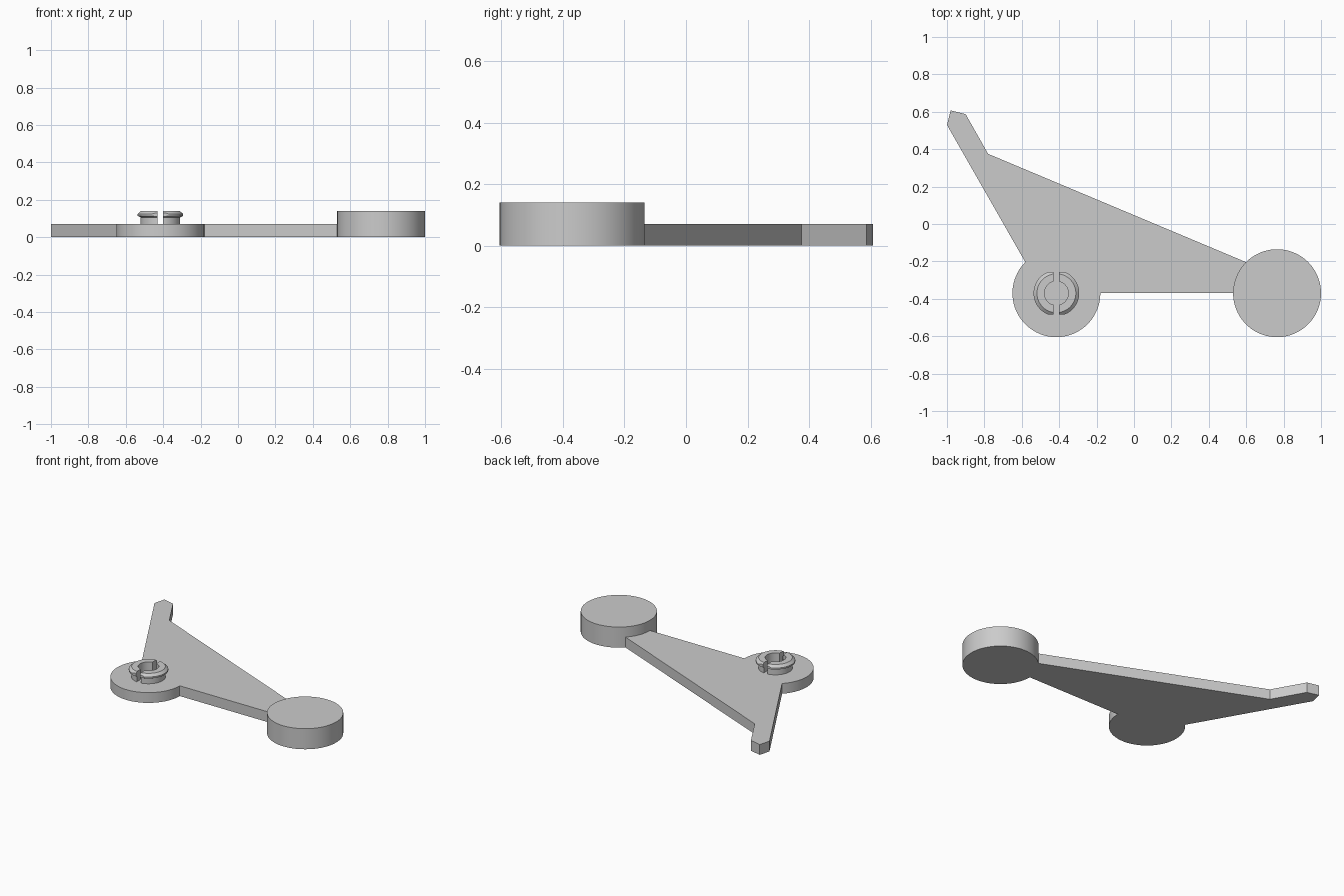
import bpy, bmesh
from math import sin, cos, pi, radians
from mathutils import Vector

cube = bpy.data.objects.get("Cube")
if cube:
    bpy.data.objects.remove(cube)

grey = bpy.data.materials.new("plain grey")
grey.use_nodes = True
GREY = (0.6, 0.6, 0.6, 1)
grey.diffuse_color = GREY
grey.node_tree.nodes["Principled BSDF"].inputs["Base Color"].default_value = GREY

HUB = Vector((-0.415, -0.37))
PAD = Vector((0.765, -0.37))
RADIUS = 0.235
THICK = 0.07


def finish(name, bm):
    bmesh.ops.recalc_face_normals(bm, faces=bm.faces)
    mesh = bpy.data.meshes.new(name)
    bm.to_mesh(mesh)
    bm.free()
    mesh.materials.append(grey)
    obj = bpy.data.objects.new(name, mesh)
    bpy.context.collection.objects.link(obj)
    bpy.ops.object.select_all(action='DESELECT')
    obj.select_set(True)
    bpy.context.view_layer.objects.active = obj
    bpy.ops.object.shade_smooth_by_angle(angle=radians(30))
    return obj


def arc(centre, start, end, steps):
    angles = [radians(start + (end - start) * i / steps) for i in range(steps + 1)]
    return [(centre.x + RADIUS * cos(a), centre.y + RADIUS * sin(a)) for a in angles]


def extrude_outline(name, points, height):
    bm = bmesh.new()
    base = bm.faces.new([bm.verts.new((x, y, 0)) for x, y in points])
    top = bmesh.ops.extrude_face_region(bm, geom=[base], use_keep_orig=True)
    verts = [v for v in top["geom"] if isinstance(v, bmesh.types.BMVert)]
    bmesh.ops.translate(bm, verts=verts, vec=(0, 0, height))
    return finish(name, bm)


# Flat lever plate: pointed finger, sloping back edge, and round hub
finger = [(-0.78, 0.375), (-0.9, 0.587), (-0.98, 0.607), (-1.0, 0.53)]
outline = finger + arc(HUB, 135, 360, 50) + arc(PAD, 180, 135, 10)
extrude_outline("lever_plate", outline, THICK)

# Thick round pad at the end of the lever
extrude_outline("round_pad", arc(PAD, 0, 360, 80)[:-1], 2 * THICK)


# Split snap clip on the hub: a lathed lipped ring, slotted and trimmed
def clip_half(name, side):
    profile = [(0.064, 0.068), (0.106, 0.068), (0.106, 0.106), (0.122, 0.114),
               (0.122, 0.124), (0.104, 0.14), (0.064, 0.14)]
    steps = 64
    bm = bmesh.new()
    rings = []
    for i in range(steps):
        a = 2 * pi * i / steps
        rings.append([bm.verts.new((r * cos(a), r * sin(a), z)) for r, z in profile])
    for i in range(steps):
        a, b = rings[i], rings[(i + 1) % steps]
        for j in range(len(profile)):
            k = (j + 1) % len(profile)
            bm.faces.new((a[j], b[j], b[k], a[k]))
    bmesh.ops.recalc_face_normals(bm, faces=bm.faces)
    cuts = [((side * 0.015, 0, 0), (-side, 0, 0)),
            ((0, 0.113, 0), (0, 1, 0)),
            ((0, -0.113, 0), (0, -1, 0))]
    for point, normal in cuts:
        bmesh.ops.bisect_plane(bm, geom=bm.verts[:] + bm.edges[:] + bm.faces[:],
                               plane_co=point, plane_no=normal, clear_outer=True)
        bmesh.ops.holes_fill(bm, edges=[e for e in bm.edges if e.is_boundary], sides=0)
    bmesh.ops.translate(bm, verts=bm.verts, vec=(HUB.x, HUB.y, 0))
    finish(name, bm)


clip_half("snap_clip_left", 1)
clip_half("snap_clip_right", -1)
